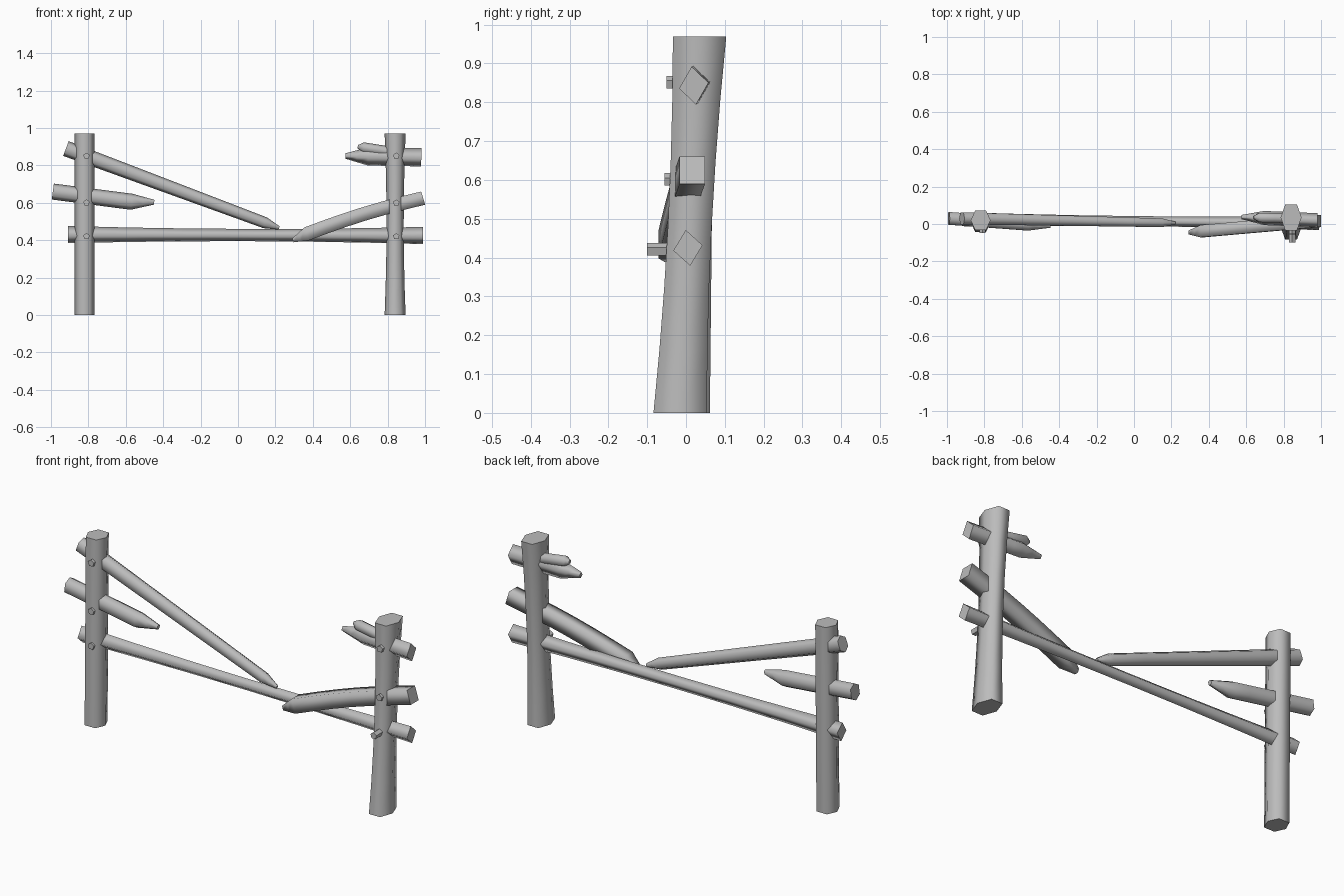
import bpy
import bmesh
from math import cos, sin, pi
from mathutils import Vector

cube = bpy.data.objects.get("Cube")
if cube:
    bpy.data.objects.remove(cube, do_unlink=True)

grey = (0.5, 0.5, 0.5, 1)
wood = bpy.data.materials.new("grey_wood")
wood.use_nodes = True
wood.diffuse_color = grey
wood.node_tree.nodes["Principled BSDF"].inputs["Base Color"].default_value = grey


def section(sides, roll, boxy):
    """Regular polygon, pushed out towards a square by boxy."""
    points = []
    for i in range(sides):
        angle = roll + 2 * pi * i / sides
        c, s = cos(angle), sin(angle)
        grow = max(abs(c), abs(s)) ** -boxy
        points.append((c * grow, s * grow))
    return points


def beam(name, start, end, depth, height, taper=1, flare=0, bow=0,
         split=0, lift=0, sides=6, roll=pi / 6, boxy=0.6, steps=6):
    """Timber from start to end; split is the length of a broken, thinned tip."""
    start, end = Vector(start), Vector(end)
    axis = (end - start).normalized()
    side = Vector((0, 1, 0))
    up = axis.cross(side).normalized()
    if up.z < 0:
        up.negate()
    shape = section(sides, roll, boxy)
    body_end = end - axis * split

    bm = bmesh.new()
    rings = []

    def add_ring(centre, scale):
        rings.append([bm.verts.new(centre + side * u * depth * scale
                                   + up * v * height * scale) for u, v in shape])

    for i in range(steps + 1):
        t = i / steps
        scale = (1 + (taper - 1) * t) * (1 + flare * (2 * t - 1) ** 2)
        add_ring(start.lerp(body_end, t) + up * bow * sin(pi * t), scale)
    if split:
        shift = up * lift * height
        add_ring(end - axis * split / 2 + shift / 2, taper * 0.65)
        add_ring(end + shift, taper * 0.3)

    for ring, following in zip(rings, rings[1:]):
        for i in range(sides):
            j = (i + 1) % sides
            face = bm.faces.new((ring[i], ring[j], following[j], following[i]))
            face.smooth = True
    for ring in (rings[0], rings[-1]):
        for edge in bm.faces.new(ring).edges:
            edge.smooth = False
    bmesh.ops.recalc_face_normals(bm, faces=bm.faces)

    mesh = bpy.data.meshes.new(name)
    bm.to_mesh(mesh)
    bm.free()
    mesh.materials.append(wood)
    bpy.context.collection.objects.link(bpy.data.objects.new(name, mesh))


def nail(name, x, z, tip):
    """Short peg standing out of the front of a post."""
    bpy.ops.mesh.primitive_cylinder_add(
        vertices=5, radius=0.018, depth=-tip, location=(x, tip / 2, z),
        rotation=(pi / 2, 0, 0))
    peg = bpy.context.object
    peg.name = name
    peg.data.materials.append(wood)


# Posts, the one on the model's left leaning back
beam("right_post", (-0.82, 0.01, 0), (-0.82, 0.02, 0.97),
     depth=0.053, height=0.053, boxy=0.8)
beam("left_post", (0.84, -0.015, 0), (0.84, 0.035, 0.97),
     depth=0.058, height=0.046, flare=0.22, boxy=0.8)

# Long lower rail, thicker towards both ends
beam("lower_rail", (-0.91, 0.025, 0.43), (0.99, 0.005, 0.425),
     depth=0.027, height=0.033, flare=0.4, sides=4, roll=0.15)

# Fallen rails, split where they snapped
beam("upper_fallen_rail", (-0.92, 0.03, 0.89), (0.22, 0.005, 0.465),
     depth=0.034, height=0.042, taper=0.72, split=0.08)
beam("middle_fallen_rail", (0.99, 0.016, 0.625), (0.29, -0.045, 0.41),
     depth=0.034, height=0.038, bow=0.012, split=0.08, lift=-0.3,
     sides=4, roll=pi / 4, boxy=0.9)

# Broken stubs still fixed to the posts
beam("middle_stub", (-0.99, 0.03, 0.66), (-0.45, -0.01, 0.59),
     depth=0.036, height=0.043, split=0.12, lift=0.3)
beam("upper_stub", (0.98, 0.02, 0.843), (0.575, 0.037, 0.85),
     depth=0.038, height=0.049, split=0.12, sides=4, roll=0.15)
beam("upper_stub_splinter", (0.83, 0.03, 0.87), (0.64, 0.035, 0.9),
     depth=0.026, height=0.028, split=0.03, steps=2)

# Nails through every joint
for place, z, left_tip in (("upper", 0.85, -0.05), ("middle", 0.6, -0.055),
                           ("lower", 0.42, -0.1)):
    nail(place + "_left_nail", 0.846, z, left_tip)
    nail(place + "_right_nail", -0.81, z, -0.047)
